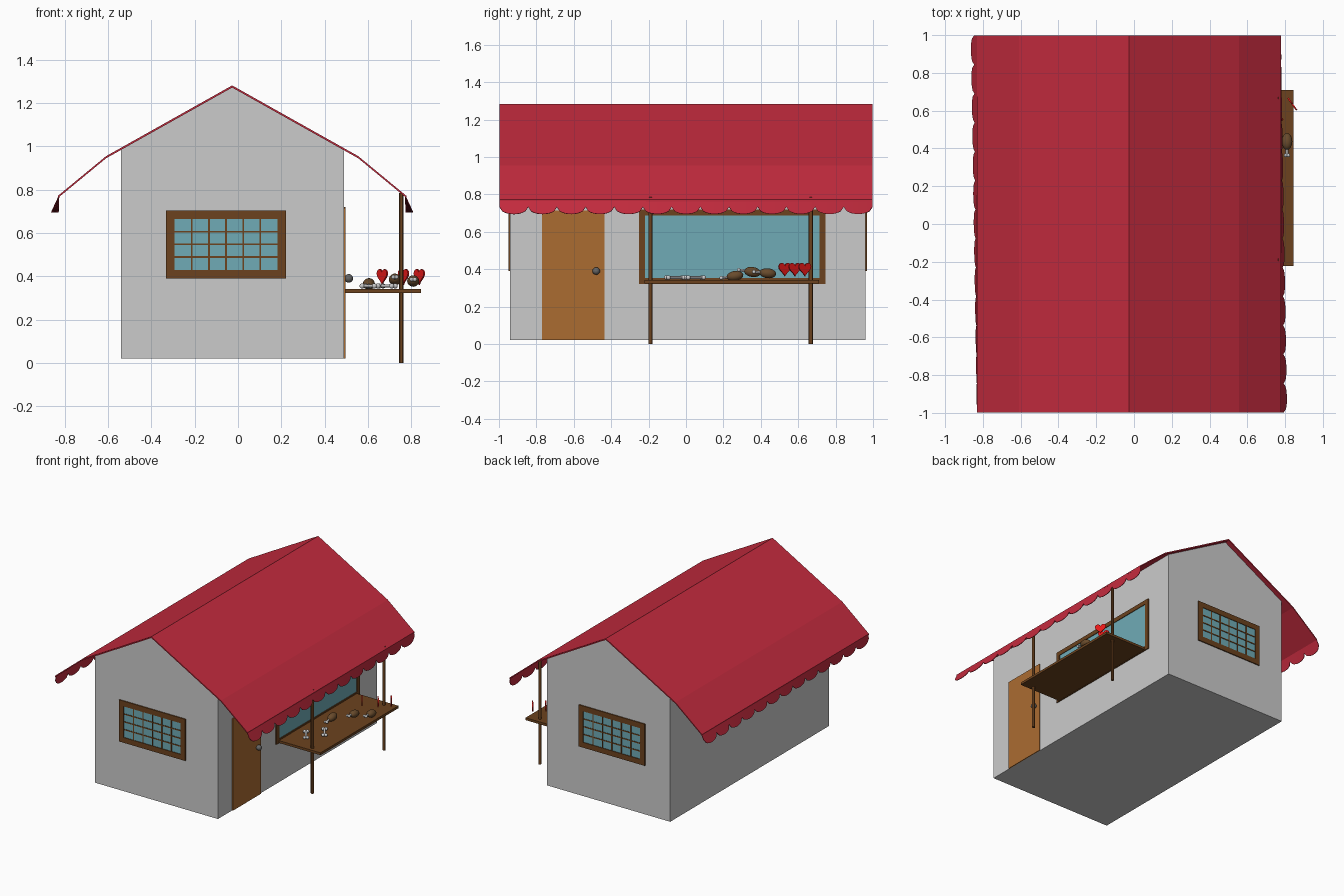
import bpy, bmesh, math
from math import pi, sin, cos
from mathutils import Matrix, Vector

if "Cube" in bpy.data.objects:
    bpy.data.objects.remove(bpy.data.objects["Cube"])


def mat(name, r, g, b):
    m = bpy.data.materials.new(name)
    m.diffuse_color = (r, g, b, 1)
    m.use_nodes = True
    m.node_tree.nodes["Principled BSDF"].inputs["Base Color"].default_value = m.diffuse_color
    return m


RED = mat("roof_red", .55, .024, .048)
WOOD = mat("dark_wood", .15, .055, .013)
DOOR = mat("door_wood", .41, .15, .031)
GLASS = mat("glass", .16, .41, .47)
MEAT = mat("roast_brown", .14, .07, .025)
HEART = mat("heart_red", .8, .01, .01)
METAL = mat("dark_metal", .13, .13, .13)


def finish(name, bm, material=None, smooth=False, matrix=None):
    bmesh.ops.recalc_face_normals(bm, faces=bm.faces)
    me = bpy.data.meshes.new(name)
    bm.to_mesh(me)
    bm.free()
    ob = bpy.data.objects.new(name, me)
    bpy.context.collection.objects.link(ob)
    if material:
        me.materials.append(material)
    if matrix:
        ob.matrix_world = matrix
    if smooth:
        bpy.context.view_layer.objects.active = ob
        ob.select_set(True)
        bpy.ops.object.shade_smooth_by_angle()
        ob.select_set(False)
    return ob


def box(bm, lo, hi):
    lo, hi = Vector(lo), Vector(hi)
    m = Matrix.Translation((lo + hi) / 2) @ Matrix.Diagonal((*(hi - lo), 1))
    bmesh.ops.create_cube(bm, size=1, matrix=m)


def ball(bm, c, r, scale=(1, 1, 1)):
    m = Matrix.Translation(c) @ Matrix.Diagonal((*scale, 1))
    bmesh.ops.create_uvsphere(bm, u_segments=16, v_segments=10, radius=r, matrix=m)


def rod(bm, a, b, r1, r2=None, n=12):
    a, b = Vector(a), Vector(b)
    rot = (b - a).to_track_quat('Z', 'Y').to_matrix().to_4x4()
    bmesh.ops.create_cone(bm, cap_ends=True, segments=n, radius1=r1, radius2=r1 if r2 is None else r2,
                          depth=(b - a).length, matrix=Matrix.Translation((a + b) / 2) @ rot)


def prism(name, pts, y0, y1, material=None, matrix=None):
    # extrudes an XZ outline along y
    bm = bmesh.new()
    f = bm.faces.new([bm.verts.new((x, y0, z)) for x, z in pts])
    new = bmesh.ops.extrude_face_region(bm, geom=[f])['geom']
    bmesh.ops.translate(bm, vec=(0, y1 - y0, 0), verts=[v for v in new if isinstance(v, bmesh.types.BMVert)])
    return finish(name, bm, material, matrix=matrix)


# house body with gables
CX = -.027
prism("house_walls", [(-.54, .02), (.49, .02), (.49, .985), (CX, 1.272), (-.54, .985)], -.94, .96)

# roof canopy: thin bent sheet
half = [(.805, .772), (.583, .955), (0, 1.282)]
top = [(CX - x, z) for x, z in half] + [(CX + x, z) for x, z in half[1::-1]]
under = [(x, z - .01) for x, z in reversed(top)]
prism("roof", top + under, -.997, .997, RED)

# scalloped valances: each flap flares outward toward one end
N, S = 13, 10
for name, side in (("valance_right", 1), ("valance_left", -1)):
    bm = bmesh.new()
    prev = None
    for i in range(N * S + 1):
        t = i / (N * S)
        y = side * (-.997 + 1.994 * t)
        k = (i % S) / S * 2 - 1
        drop = .037 + .038 * math.sqrt(max(0, 1 - k * k))
        flare = (.033 * (1 - t) + .002) * drop / .075
        x = CX + side * .803
        cur = (bm.verts.new((x, y, .77)), bm.verts.new((x + side * flare, y, .77 - drop)))
        if prev:
            bm.faces.new((prev[0], cur[0], cur[1], prev[1]))
        prev = cur
    ob = finish(name, bm, RED)
    ob.modifiers.new("thickness", 'SOLIDIFY').thickness = .004


# windows, built facing -y and turned onto their wall
def window(name, w, z0, z1, rail, cols, rows, place):
    h = w / 2
    iw, a, b = h - rail, z0 + rail, z1 - rail
    d = -.008
    bm = bmesh.new()
    box(bm, (-h, d, z0), (h, .004, a))
    box(bm, (-h, d, b), (h, .004, z1))
    for s in (-1, 1):
        box(bm, (s * (h + iw) / 2 - rail / 2, d, a), (s * (h + iw) / 2 + rail / 2, .004, b))
    for i in range(1, cols):
        x = -iw + 2 * iw * i / cols
        box(bm, (x - .004, d + .002, a), (x + .004, .004, b))
    for i in range(1, rows):
        z = a + (b - a) * i / rows
        box(bm, (-iw, d + .002, z - .004), (iw, .004, z + .004))
    finish(name + "_frame", bm, WOOD, matrix=place)
    bm = bmesh.new()
    box(bm, (-iw, -.003, a), (iw, .003, b))
    finish(name + "_glass", bm, GLASS, matrix=place)


window("front_window", .555, .39, .705, .04, 6, 4, Matrix.Translation((-.055, -.94, 0)))
window("back_window", .555, .39, .705, .04, 6, 4, Matrix.Translation((-.055, .96, 0)) @ Matrix.Rotation(pi, 4, 'Z'))
window("shop_window", .995, .32, .72, .032, 1, 1, Matrix.Translation((.49, .2475, 0)) @ Matrix.Rotation(pi / 2, 4, 'Z'))

# door and knob
bm = bmesh.new()
box(bm, (.485, -.77, .02), (.497, -.435, .715))
finish("door", bm, DOOR)
bm = bmesh.new()
rod(bm, (.495, -.48, .39), (.51, -.48, .39), .008)
ball(bm, (.512, -.48, .39), .02)
finish("door_knob", bm, METAL, True)

# counter and its posts
bm = bmesh.new()
box(bm, (.488, -.222, .323), (.845, .71, .341))
finish("counter", bm, WOOD)
for i, y in enumerate((-.19, .667)):
    bm = bmesh.new()
    rod(bm, (.755, y, 0), (.755, y, .785), .011)
    finish(f"post_{i + 1}", bm, WOOD, True)

# bones on the counter
for i, (x, y) in enumerate(((.61, -.058), (.69, .048))):
    bm = bmesh.new()
    rod(bm, (0, -.05, 0), (0, .05, 0), .008)
    for s in (-1, 1):
        for e in (-1, 1):
            ball(bm, (e * .01, s * .05, 0), .012)
    finish(f"bone_{i + 1}", bm, None, True, Matrix.Translation((x, y, .355)) @ Matrix.Rotation(.6, 4, 'Z'))

# drumsticks
for i, (x, y, z) in enumerate(((.605, .262, .364), (.725, .355, .385), (.81, .437, .378))):
    place = Matrix.Translation((x, y, z)) @ Matrix.Rotation((.15, -.15, -.1)[i], 4, 'X')
    bm = bmesh.new()
    ball(bm, (0, 0, 0), .028, (1, 1.6, .95))
    finish(f"drumstick_meat_{i + 1}", bm, MEAT, True, place)
    bm = bmesh.new()
    rod(bm, (0, -.03, 0), (0, -.072, 0), .007)
    for e in (-1, 1):
        ball(bm, (e * .007, -.074, 0), .01)
    finish(f"drumstick_bone_{i + 1}", bm, None, True, place)

# standing hearts, turned edge-on to the corner
pts = []
for i in range(28):
    t = 2 * pi * i / 28
    pts.append((.0025 * 16 * sin(t) ** 3,
                .0025 * (13 * cos(t) - 5 * cos(2 * t) - 2 * cos(3 * t) - cos(4 * t))))
for i, (x, y) in enumerate(((.667, .528), (.765, .582), (.838, .635))):
    prism(f"heart_{i + 1}", pts, -.004, .004, HEART,
          Matrix.Translation((x, y, .403)) @ Matrix.Rotation(-.95, 4, 'Z'))
